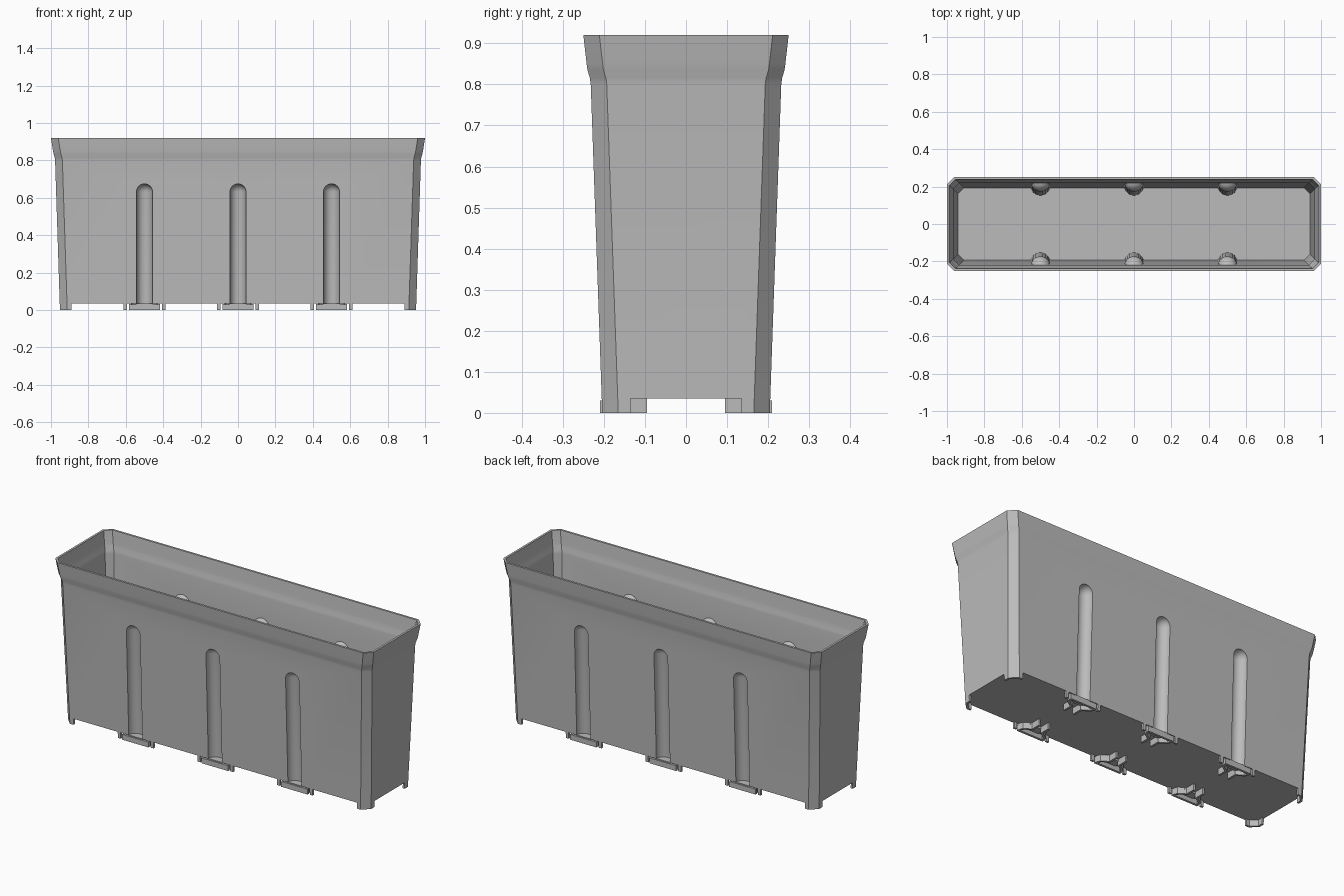
import bpy, bmesh, math
from mathutils import Vector, Matrix

cube = bpy.data.objects.get("Cube")
if cube:
    bpy.data.objects.remove(cube, do_unlink=True)

grey = bpy.data.materials.new("planter_grey")
grey.use_nodes = True
grey.diffuse_color = (0.5, 0.5, 0.5, 1)
grey.node_tree.nodes["Principled BSDF"].inputs["Base Color"].default_value = (0.5, 0.5, 0.5, 1)

WALL = 0.012
CHAMFER = 0.039
# Height, half length and half width of the tapering wall
PROFILE = [(0, 0.952, 0.204), (0.8, 0.978, 0.232), (0.815, 0.98, 0.234),
           (0.835, 0.986, 0.24), (0.85, 0.989, 0.242), (0.92, 1.0, 0.25)]
GROOVES = [(x, s) for x in (-0.5, 0, 0.5) for s in (-1, 1)]


def finish(bm, name):
    bmesh.ops.recalc_face_normals(bm, faces=bm.faces)
    mesh = bpy.data.meshes.new(name)
    bm.to_mesh(mesh)
    bm.free()
    mesh.materials.append(grey)
    ob = bpy.data.objects.new(name, mesh)
    bpy.context.collection.objects.link(ob)
    return ob


def half_sizes(z):
    for (z0, x0, y0), (z1, x1, y1) in zip(PROFILE, PROFILE[1:]):
        if z <= z1:
            break
    t = (z - z0) / (z1 - z0)
    return x0 + t * (x1 - x0), y0 + t * (y1 - y0)


def loft(name, heights, inset=0):
    """Closed tapered tub with chamfered corners."""
    bm = bmesh.new()
    rings = []
    c = CHAMFER - inset * 0.586
    for z in heights:
        hx, hy = (v - inset for v in half_sizes(z))
        quarter = [(hx, hy - c), (hx - c, hy)]
        pts = quarter + [(-x, y) for x, y in reversed(quarter)]
        pts += [(-x, -y) for x, y in pts]
        rings.append([bm.verts.new((x, y, z)) for x, y in pts])
    for a, b in zip(rings, rings[1:]):
        for i in range(len(a)):
            j = (i + 1) % len(a)
            bm.faces.new((a[i], a[j], b[j], b[i]))
    bm.faces.new(rings[0])
    bm.faces.new(rings[-1])
    return finish(bm, name)


def add_box(bm, x0, x1, y0, y1, z0, z1):
    size = Vector((x1 - x0, y1 - y0, z1 - z0))
    mid = Vector((x0 + x1, y0 + y1, z0 + z1)) / 2
    bmesh.ops.create_cube(bm, size=1, matrix=Matrix.Translation(mid) @ Matrix.Diagonal(size).to_4x4())


def rods(name, radius, z_bottom):
    """Round-topped upright rods leaning with the long walls."""
    bm = bmesh.new()
    n = 24
    angles = [2 * math.pi * i / n for i in range(n)]
    levels = [(z_bottom, 1)] + [(0.632 + radius * math.sin(a), math.cos(a))
                                for a in (math.radians(d) for d in range(0, 90, 15))]
    for cx, side in GROOVES:
        rings = []
        for z, k in levels:
            cy = side * (0.204 + 0.035 * z)
            rings.append([bm.verts.new((cx + radius * k * math.cos(a),
                                        cy + radius * k * math.sin(a), z)) for a in angles])
        for a, b in zip(rings, rings[1:]):
            for i in range(n):
                j = (i + 1) % n
                bm.faces.new((a[i], a[j], b[j], b[i]))
        bm.faces.new(rings[0])
        top = bm.verts.new((cx, side * (0.204 + 0.035 * 0.632), 0.632 + radius))
        for i in range(n):
            bm.faces.new((rings[-1][i], rings[-1][(i + 1) % n], top))
    return finish(bm, name)


def carve(target, cutter):
    """Subtract the cutter and discard it."""
    mod = target.modifiers.new("carve", 'BOOLEAN')
    mod.operation = 'DIFFERENCE'
    mod.solver = 'EXACT'
    mod.object = cutter
    graph = bpy.context.evaluated_depsgraph_get()
    mesh = bpy.data.meshes.new_from_object(target.evaluated_get(graph))
    target.modifiers.clear()
    target.data = mesh
    bpy.data.objects.remove(cutter, do_unlink=True)


# Tub: solid taper, hollowed from above, with rounded grooves in the long walls
levels = [p[0] for p in PROFILE]
body = loft("planter_body", levels)
cavity = loft("cavity_cutter", [0.047] + levels[1:] + [0.96], WALL)
carve(cavity, rods("bump_cutter", 0.053, -0.1))
carve(body, rods("groove_cutter", 0.043, 0.03))
carve(body, cavity)

# Underside recess leaves a thin skirt
carve(body, loft("underside_cutter", [-0.05, 0.035], WALL))

# Gaps in the skirt leave corner feet and pairs of small legs
bm = bmesh.new()
edges = [-0.89]
for x in (-0.5, 0, 0.5):
    edges += [x - 0.112, x - 0.094, x + 0.094, x + 0.112]
edges.append(0.89)
for x0, x1 in zip(edges[::2], edges[1::2]):
    for s in (-1, 1):
        y0, y1 = sorted((s * 0.17, s * 0.3))
        add_box(bm, x0, x1, y0, y1, -0.1, 0.035)
for s in (-1, 1):
    x0, x1 = sorted((s * 0.92, s * 1.1))
    add_box(bm, x0, x1, -0.135, 0.135, -0.1, 0.035)
carve(body, finish(bm, "skirt_cutter"))


def add_strip(bm, path, thick, z0, z1):
    """Upright strip of even thickness along a plan path."""
    pts = [Vector(p) for p in path]
    rows = []
    for i, p in enumerate(pts):
        d = (pts[min(i + 1, len(pts) - 1)] - pts[max(i - 1, 0)]).normalized()
        n = Vector((-d.y, d.x)) * thick / 2
        rows.append([bm.verts.new((*q, z)) for q, z in
                     ((p - n, z0), (p + n, z0), (p + n, z1), (p - n, z1))])
    for a, b in zip(rows, rows[1:]):
        for i in range(4):
            j = (i + 1) % 4
            bm.faces.new((a[i], a[j], b[j], b[i]))
    bm.faces.new(rows[0])
    bm.faces.new(rows[-1])


# Clips under each groove: outer plate, slanted arms and inward ribs
bm = bmesh.new()
for cx, s in GROOVES:
    y0, y1 = sorted((s * 0.196, s * 0.209))
    add_box(bm, cx - 0.083, cx + 0.083, y0, y1, 0, 0.03)
    for m in (-1, 1):
        arm = [(cx + m * 0.078, s * 0.2), (cx + m * 0.07, s * 0.175), (cx + m * 0.03, s * 0.15)]
        add_strip(bm, arm, 0.012, 0, 0.037)
        rib = [(cx + m * 0.03, s * 0.155), (cx + m * 0.03, s * 0.095)]
        add_strip(bm, rib, 0.012, 0, 0.037)
    y0, y1 = sorted((s * 0.15, s * 0.205))
    add_box(bm, cx - 0.045, cx + 0.045, y0, y1, 0.024, 0.036)
clips = finish(bm, "base_clips")

# Smooth rounded grooves while keeping the folds crisp
bpy.ops.object.select_all(action='DESELECT')
for ob in (body, clips):
    ob.select_set(True)
bpy.context.view_layer.objects.active = body
bpy.ops.object.shade_smooth_by_angle(angle=math.radians(30))
